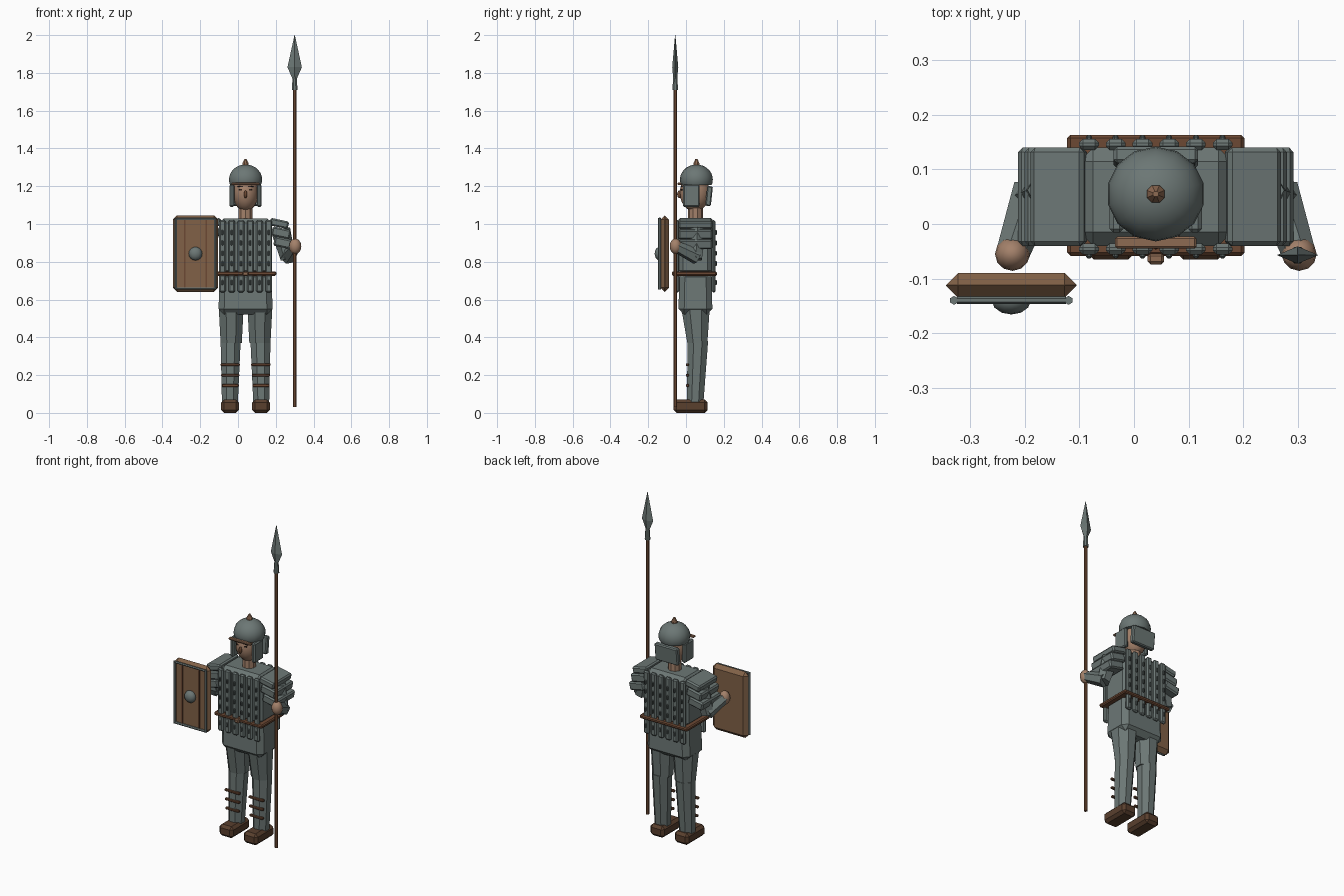
import bpy, bmesh, math
from mathutils import Vector, Matrix

if "Cube" in bpy.data.objects:
    bpy.data.objects.remove(bpy.data.objects["Cube"])

CX = 0.04   # body centre line
CY = 0.05


def material(name, rgb):
    m = bpy.data.materials.new(name)
    m.diffuse_color = (*rgb, 1)
    m.use_nodes = True
    m.node_tree.nodes["Principled BSDF"].inputs["Base Color"].default_value = m.diffuse_color
    return m


STEEL = material("steel", (0.15, 0.185, 0.178))
DARK = material("dark steel", (0.085, 0.105, 0.102))
SKIN = material("skin", (0.37, 0.22, 0.145))
LEATHER = material("leather", (0.15, 0.065, 0.033))
SHOE = material("shoe leather", (0.10, 0.05, 0.027))
WOOD = material("shield wood", (0.22, 0.12, 0.063))
SHAFT = material("shaft wood", (0.21, 0.092, 0.045))
BRONZE = material("bronze", (0.27, 0.145, 0.085))
BLACK = material("eye dark", (0.03, 0.018, 0.013))


def finish(name, bm, mat, smooth=False):
    bmesh.ops.recalc_face_normals(bm, faces=bm.faces)
    for f in bm.faces:
        f.smooth = smooth
    me = bpy.data.meshes.new(name)
    bm.to_mesh(me)
    bm.free()
    me.materials.append(mat)
    ob = bpy.data.objects.new(name, me)
    bpy.context.collection.objects.link(ob)
    return ob


def add_box(bm, c, s, bevel=0.0, taper=1.0, rot=None):
    """Chamfered box; taper scales the top face."""
    part = bmesh.new()
    bmesh.ops.create_cube(part, size=1)
    for v in part.verts:
        k = taper if v.co.z > 0 else 1
        v.co = Vector((v.co.x * s[0] * k, v.co.y * s[1] * k, v.co.z * s[2]))
    if bevel:
        bmesh.ops.bevel(part, geom=part.edges[:], offset=bevel, segments=1,
                        affect='EDGES', profile=0.5)
    m = Matrix.Translation(c) @ (rot or Matrix.Identity(4))
    part.transform(m)
    tmp = bpy.data.meshes.new("tmp")
    part.to_mesh(tmp)
    part.free()
    bm.from_mesh(tmp)
    bpy.data.meshes.remove(tmp)


def box(name, c, s, mat, bevel=0.0, taper=1.0, rot=None):
    bm = bmesh.new()
    add_box(bm, c, s, bevel, taper, rot)
    return finish(name, bm, mat)


def ball(name, c, r, mat, seg=12, rings=8):
    bm = bmesh.new()
    bmesh.ops.create_uvsphere(bm, u_segments=seg, v_segments=rings, radius=1)
    bm.transform(Matrix.Translation(c) @ Matrix.Diagonal((*r, 1)))
    return finish(name, bm, mat, True)


def loft(name, rings, mat, n=8, axis=(0, 0, 1), phase=0.5):
    """Skin n-sided rings given as (centre, rx, ry), square to axis."""
    bm = bmesh.new()
    q = Vector((0, 0, 1)).rotation_difference(Vector(axis))
    k = 1 / math.cos(math.pi / n) if phase else 1
    prev = None
    for c, rx, ry in rings:
        cur = []
        for i in range(n):
            a = (i + phase) * math.tau / n
            p = Vector((math.cos(a) * rx * k, math.sin(a) * ry * k, 0))
            cur.append(bm.verts.new(q @ p + Vector(c)))
        if prev:
            for i in range(n):
                j = (i + 1) % n
                bm.faces.new((prev[i], prev[j], cur[j], cur[i]))
        else:
            bm.faces.new(cur)
        prev = cur
    bm.faces.new(prev)
    return finish(name, bm, mat)


def limb(name, a, b, ra, rb, mat, n=6):
    return loft(name, [(a, ra, ra), (b, rb, rb)], mat, n, Vector(b) - Vector(a))


# Torso, skirt and belt
box("torso", (CX, CY, 0.88), (0.28, 0.18, 0.30), STEEL, 0.025)
box("skirt", (CX, CY, 0.635), (0.288, 0.18, 0.23), STEEL, 0.03, 0.95)
box("belt", (CX, 0.0525, 0.737), (0.325, 0.222, 0.022), LEATHER, 0.006)
box("belt_buckle", (CX, -0.064, 0.737), (0.03, 0.02, 0.024), BRONZE, 0.005)

# Armour strips with raised studs, front and back
strips, studs = bmesh.new(), bmesh.new()
for face in (-1, 1):
    for i in range(6):
        x = CX + (i - 2.5) * 0.049
        y = CY + face * 0.096
        add_box(strips, (x, y, 0.88), (0.036, 0.02, 0.28), 0.007)
        add_box(strips, (x, y, 0.685), (0.036, 0.022, 0.095), 0.008)
        for z in (0.79, 0.845, 0.90, 0.955, 0.69):
            add_box(studs, (x, y + face * 0.012, z), (0.011, 0.010, 0.026), 0.003)
finish("armour_strips", strips, STEEL)
finish("strip_studs", studs, DARK)

# Neck and head
loft("neck", [((CX, CY, 1.01), 0.037, 0.037), ((CX, CY, 1.12), 0.037, 0.037)], SKIN, 10)
ball("head", (CX, 0.047, 1.165), (0.068, 0.08, 0.098), SKIN, 16, 12)
ball("nose", (CX, -0.034, 1.157), (0.009, 0.013, 0.021), LEATHER, 8, 6)

# Helmet: dome, spike, brow guard and neck guard
bm = bmesh.new()
bmesh.ops.create_uvsphere(bm, u_segments=14, v_segments=14, radius=1)
bmesh.ops.bisect_plane(bm, geom=bm.verts[:] + bm.edges[:] + bm.faces[:],
                       plane_co=(0, 0, -0.35), plane_no=(0, 0, -1), clear_outer=True)
bmesh.ops.holes_fill(bm, edges=[e for e in bm.edges if e.is_boundary], sides=0)
bm.transform(Matrix.Translation((CX, 0.055, 1.235)) @ Matrix.Diagonal((0.09, 0.087, 0.08, 1)))
dome = finish("helmet_dome", bm, STEEL, True)
bpy.context.view_layer.objects.active = dome
dome.select_set(True)
bpy.ops.object.shade_smooth_by_angle(angle=math.radians(40))
loft("helmet_spike", [((CX, 0.055, 1.305), 0.016, 0.016), ((CX, 0.055, 1.322), 0.016, 0.016),
                      ((CX, 0.055, 1.345), 0.005, 0.005)], BRONZE)
box("brow_guard", (CX, -0.034, 1.212), (0.15, 0.022, 0.013), BRONZE, 0.004)
box("neck_guard", (CX, 0.122, 1.148), (0.155, 0.03, 0.105), STEEL, 0.006,
    rot=Matrix.Rotation(math.radians(-6), 4, 'X'))

# Left and right parts
for s, side in ((-1, "left"), (1, "right")):
    def P(dx, y, z):
        return (CX + s * dx, y, z)

    # Eyes, brows and cheek guards
    box(side + "_eye", P(0.027, -0.023, 1.182), (0.016, 0.008, 0.008), BLACK)
    box(side + "_brow", P(0.028, -0.023, 1.198), (0.03, 0.009, 0.006), BLACK)
    box(side + "_cheek_guard", P(0.072, 0.028, 1.15), (0.025, 0.088, 0.12), STEEL, 0.007)

    # Overlapping shoulder plates
    bm = bmesh.new()
    tilt = Matrix.Rotation(math.radians(12 * s), 4, 'Y')
    for dx, z, h in ((0.178, 1.003, 0.04), (0.188, 0.953, 0.05), (0.20, 0.90, 0.05)):
        add_box(bm, P(dx, CY, z), (0.10, 0.18, h), 0.008, rot=tilt)
    finish(side + "_shoulder_plates", bm, STEEL)

    # Arm and hand
    elbow, hand = P(0.222, 0.045, 0.832), P(0.263, -0.055, 0.882)
    limb(side + "_upper_arm", P(0.185, 0.06, 0.97), P(0.225, 0.05, 0.815), 0.045, 0.034, STEEL)
    limb(side + "_forearm", P(0.222, 0.06, 0.825), hand, 0.036, 0.027, STEEL)
    ball(side + "_hand", hand, (0.032, 0.031, 0.041), SKIN)

    # Leg and shoe
    loft(side + "_thigh", [(P(0.076, 0.06, 0.37), 0.056, 0.053),
                           (P(0.076, 0.05, 0.56), 0.066, 0.076)], STEEL)
    loft(side + "_shin", [(P(0.083, 0.048, 0.05), 0.042, 0.044),
                          (P(0.079, 0.063, 0.38), 0.053, 0.054)], STEEL)
    box(side + "_shoe", P(0.082, 0.025, 0.035), (0.095, 0.18, 0.07), SHOE, 0.016)
    for k in range(3):
        z = 0.145 + 0.055 * k
        box(f"{side}_leg_strap_{k + 1}", P(0.081, 0.007, z), (0.09 + 0.006 * k, 0.016, 0.014),
            LEATHER, 0.003)

# Shield with metal rim, wooden ribs and boss
SX, SZ = -0.225, 0.843
box("shield_board", (SX, -0.1125, SZ), (0.24, 0.045, 0.405), WOOD, 0.0222)
for s in (-1, 1):
    x, z = SX + s * 0.105, SZ + s * 0.185
    limb(f"shield_rim_side_{s}", (x, -0.14, SZ - 0.19), (x, -0.14, SZ + 0.19), 0.007, 0.007, STEEL)
    limb(f"shield_rim_end_{s}", (SX - 0.1, -0.14, z), (SX + 0.1, -0.14, z), 0.006, 0.006, STEEL)
    box(f"shield_rib_{s}", (SX + s * 0.057, -0.137, SZ), (0.009, 0.008, 0.36), LEATHER)
ball("shield_boss", (SX, -0.14, SZ), (0.036, 0.026, 0.036), STEEL, 12, 8)

# Spear
px, py = 0.30, -0.057
loft("spear_shaft", [((px, py, 0.03), 0.0095, 0.0095), ((px, py, 1.72), 0.0095, 0.0095)], SHAFT)
loft("spear_socket", [((px, py, 1.71), 0.015, 0.015), ((px, py, 1.78), 0.011, 0.011)], STEEL)
loft("spear_head", [((px, py, 1.765), 0.01, 0.01), ((px, py, 1.83), 0.038, 0.016),
                    ((px, py, 2.0), 0.001, 0.001)], STEEL, 4, phase=0)
